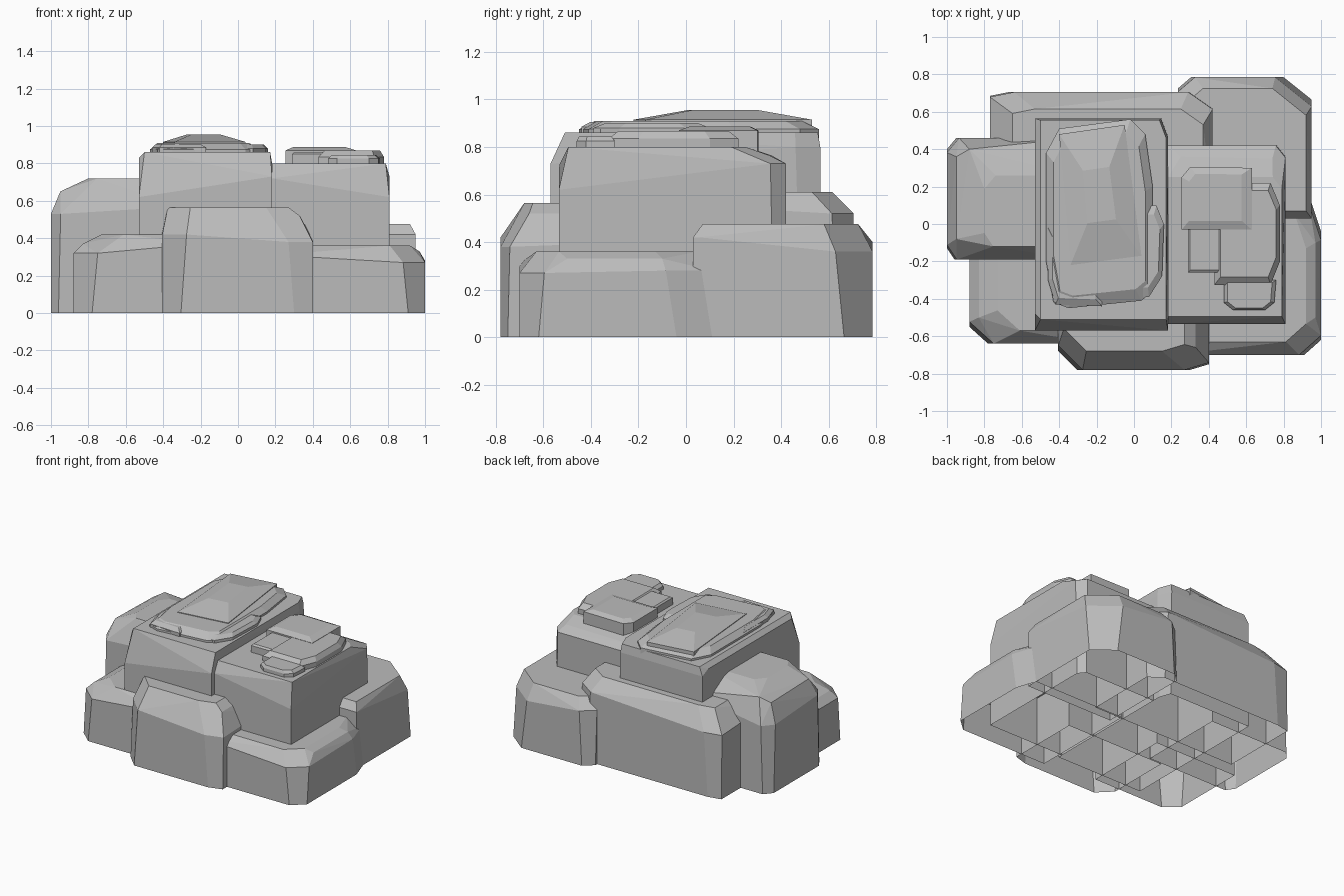
import bpy
import bmesh

cube = bpy.data.objects.get("Cube")
if cube:
    bpy.data.objects.remove(cube, do_unlink=True)

stone = bpy.data.materials.new("grey stone")
stone.use_nodes = True
grey = (0.5, 0.5, 0.5, 1)
stone.diffuse_color = grey
stone.node_tree.nodes["Principled BSDF"].inputs["Base Color"].default_value = grey


def hull(name, points):
    """Convex faceted rock, left open underneath."""
    bm = bmesh.new()
    for p in points:
        bm.verts.new(p)
    bmesh.ops.remove_doubles(bm, verts=bm.verts, dist=0.002)
    res = bmesh.ops.convex_hull(bm, input=bm.verts)
    loose = {v for v in res["geom_interior"] + res["geom_unused"]
             if isinstance(v, bmesh.types.BMVert)}
    bmesh.ops.delete(bm, geom=list(loose), context="VERTS")
    bmesh.ops.dissolve_limit(bm, angle_limit=0.03, verts=bm.verts, edges=bm.edges)
    bmesh.ops.recalc_face_normals(bm, faces=bm.faces)
    bm.normal_update()
    under = [f for f in bm.faces if f.normal.z < -0.95]
    bmesh.ops.delete(bm, geom=under, context="FACES")
    mesh = bpy.data.meshes.new(name)
    bm.to_mesh(mesh)
    bm.free()
    mesh.materials.append(stone)
    bpy.context.collection.objects.link(bpy.data.objects.new(name, mesh))


SIDES = ((-1, -1), (1, -1), (1, 1), (-1, 1))


def block(name, x, y, top, corners, inset, extra=()):
    """Block with cut corners (cut x, cut y, shoulder height) ordered
    front-left, front-right, back-right, back-left as seen from the front;
    inset is how far the top edge sits in: x low, x high, y low, y high."""
    pts = list(extra)
    tx = (x[0] + inset[0], x[1] - inset[1])
    ty = (y[0] + inset[2], y[1] - inset[3])
    for (sx, sy), (cx, cy, shoulder) in zip(SIDES, corners):
        for bx, by, z, k in ((x, y, 0, 1), (x, y, shoulder, 1.3), (tx, ty, top, 1.2)):
            px, py = bx[sx > 0], by[sy > 0]
            pts += [(px - sx * cx * k, py, z), (px, py - sy * cy * k, z)]
    hull(name, pts)


def slab(name, outline, base, rim, top, scale):
    """Thin flake: vertical rim, then a top face shrunk towards the centre."""
    mx = sum(p[0] for p in outline) / len(outline)
    my = sum(p[1] for p in outline) / len(outline)
    pts = []
    for px, py in outline:
        pts += [(px, py, base), (px, py, rim),
                (mx + (px - mx) * scale, my + (py - my) * scale, top)]
    hull(name, pts)


# Ring of base boulders
block("side_boulder", (-1, -0.3), (-0.19, 0.46), 0.72,
      ((0.04, 0.06, 0.53), (0, 0, 0.57), (0, 0, 0.6), (0.05, 0.06, 0.5)),
      (0.2, 0, 0.07, 0.2),
      ((-0.95, -0.08, 0.65), (-0.95, 0.36, 0.64), (-0.88, 0.4, 0.68)))
block("front_left_boulder", (-0.88, -0.2), (-0.64, 0), 0.42,
      ((0.1, 0.09, 0.32), (0, 0, 0.37), (0, 0, 0.4), (0, 0, 0.32)),
      (0.15, 0, 0.07, 0), ((-0.83, -0.5, 0.37), (-0.83, -0.1, 0.37)))
block("front_boulder", (-0.405, 0.4), (-0.78, -0.2), 0.565,
      ((0.1, 0.1, 0.42), (0.1, 0.03, 0.38), (0, 0, 0.4), (0, 0, 0.48)),
      (0.03, 0.13, 0.1, 0), ((0.33, -0.66, 0.52), (0.33, -0.2, 0.52)))
block("front_right_boulder", (0.2, 1), (-0.7, 0.11), 0.36,
      ((0, 0, 0.31), (0.09, 0.08, 0.27), (0.05, 0.15, 0.28), (0, 0, 0.34)),
      (0, 0.08, 0.07, 0.06), ((0.97, -0.5, 0.33), (0.97, -0.1, 0.33)))
block("back_right_boulder", (0.235, 0.95), (0.03, 0.785), 0.475,
      ((0, 0, 0.42), (0, 0.02, 0.42), (0.15, 0.12, 0.36), (0.07, 0.06, 0.4)),
      (0.05, 0.03, 0.04, 0.06))
block("back_boulder", (-0.77, 0.42), (0.1, 0.705), 0.61,
      ((0, 0, 0.5), (0, 0, 0.55), (0.1, 0.07, 0.52), (0.1, 0.02, 0.47)),
      (0.12, 0.05, 0, 0.09))

# Two tall rocks in the middle
block("tall_left_rock", (-0.53, 0.182), (-0.57, 0.565), 0.86,
      ((0, 0, 0.62), (0, 0, 0.73), (0.03, 0.08, 0.8), (0, 0, 0.8)),
      (0.03, 0.01, 0.06, 0.01), ((-0.53, -0.48, 0.83), (-0.53, 0.5, 0.83)))
block("tall_right_rock", (0.182, 0.81), (-0.535, 0.42), 0.8,
      ((0, 0, 0.72), (0, 0, 0.62), (0.04, 0.05, 0.73), (0, 0, 0.73)),
      (0, 0.02, 0.04, 0.17), ((0.25, 0.36, 0.765), (0.74, 0.35, 0.765)))

# Flakes on the left rock
slab("left_wide_flake",
     [(-0.47, -0.2), (-0.47, 0.38), (-0.4, 0.51), (-0.02, 0.56), (0.06, 0.48),
      (0.1, 0.2), (0.1, -0.36), (0.04, -0.41), (-0.35, -0.45), (-0.43, -0.42)],
     0.83, 0.875, 0.91, 0.86)
slab("left_top_flake",
     [(-0.4, 0.48), (-0.05, 0.53), (0.04, -0.17), (-0.34, -0.22)],
     0.87, 0.915, 0.955, 0.4)
slab("left_edge_flake",
     [(-0.2, -0.39), (0.08, -0.39), (0.15, -0.28), (0.16, 0.0), (0.12, 0.1), (0.0, 0.1)],
     0.83, 0.88, 0.9, 0.8)
slab("left_front_flake",
     [(-0.46, -0.02), (-0.46, -0.3), (-0.42, -0.43), (-0.17, -0.44), (-0.2, -0.1)],
     0.83, 0.885, 0.905, 0.8)

# Flakes on the right rock
slab("right_top_flake",
     [(0.255, -0.03), (0.63, -0.03), (0.63, 0.3), (0.3, 0.305), (0.255, 0.25)],
     0.77, 0.87, 0.887, 0.75)
slab("right_wide_flake",
     [(0.43, -0.325), (0.73, -0.325), (0.78, -0.2), (0.78, 0.1), (0.73, 0.22), (0.43, 0.22)],
     0.77, 0.835, 0.868, 0.85)
slab("right_low_flake",
     [(0.29, -0.26), (0.5, -0.26), (0.5, 0.02), (0.29, 0.02)],
     0.77, 0.85, 0.86, 0.9)
slab("right_front_flake",
     [(0.48, -0.42), (0.53, -0.46), (0.7, -0.46), (0.75, -0.42), (0.76, -0.3), (0.48, -0.3)],
     0.77, 0.825, 0.845, 0.85)
